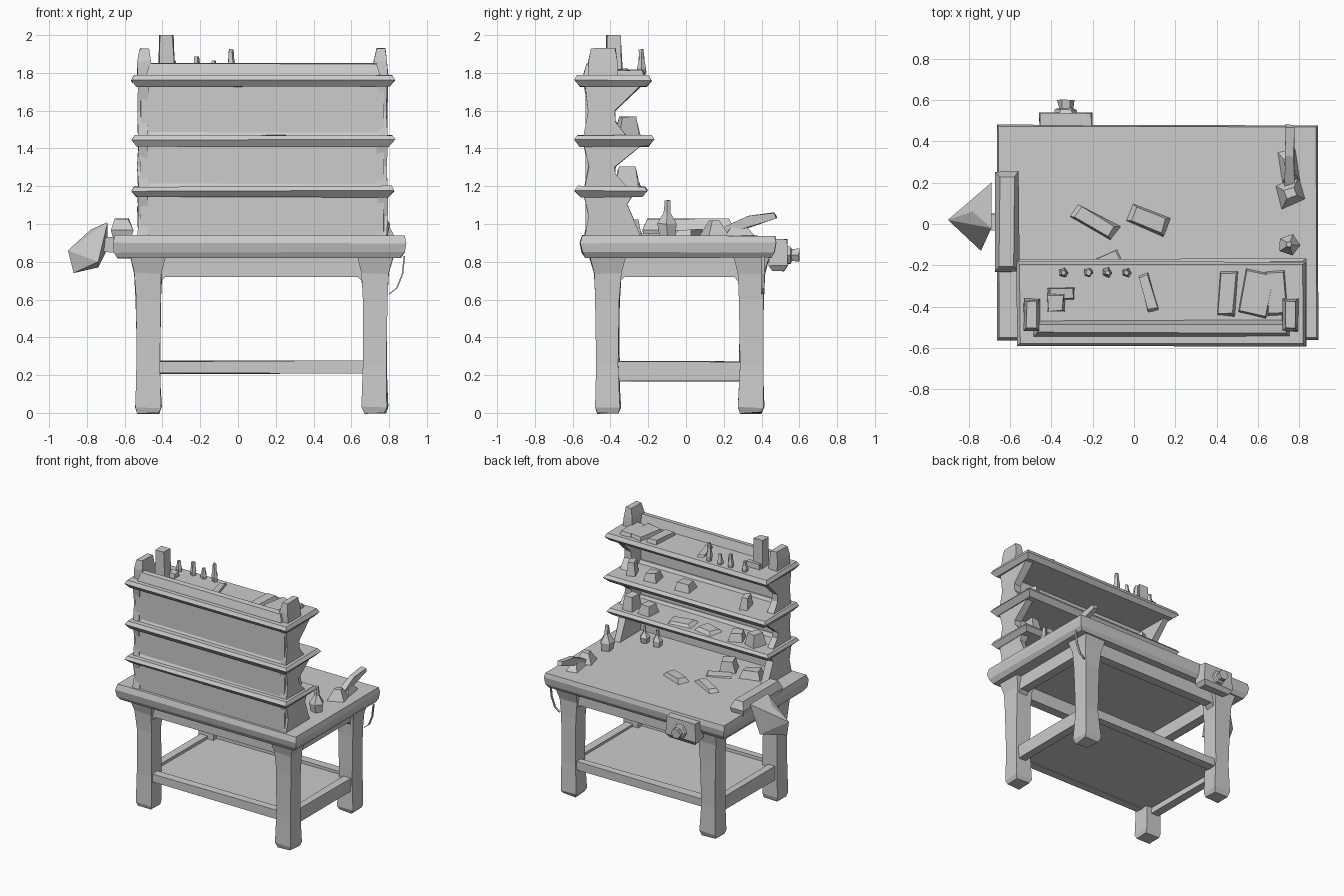
import bpy, bmesh, math, random
from mathutils import Vector, Matrix

if "Cube" in bpy.data.objects:
    bpy.data.objects.remove(bpy.data.objects["Cube"])

random.seed(4)


def finish(name, bm, jit=0.0):
    for v in bm.verts:
        v.co += Vector([random.uniform(-jit, jit) for _ in range(3)])
    bmesh.ops.recalc_face_normals(bm, faces=bm.faces)
    me = bpy.data.meshes.new(name)
    bm.to_mesh(me)
    bm.free()
    ob = bpy.data.objects.new(name, me)
    bpy.context.collection.objects.link(ob)
    return ob


def loft(name, rings, jit=0.0, matrix=None):
    """Skin a list of equal-length point rings and cap both ends."""
    bm = bmesh.new()
    vs = [[bm.verts.new(p) for p in r] for r in rings]
    n = len(rings[0])
    for a, b in zip(vs, vs[1:]):
        for i in range(n):
            bm.faces.new((a[i], a[(i + 1) % n], b[(i + 1) % n], b[i]))
    bm.faces.new(vs[0])
    bm.faces.new(vs[-1])
    if matrix:
        bm.transform(matrix)
    return finish(name, bm, jit)


def slab(name, x, y, levels, jit=0.004):
    """Rectangle x by y stacked over levels of (z, inset)."""
    return loft(name, [[(x[0] + i, y[0] + i, z), (x[1] - i, y[0] + i, z), (x[1] - i, y[1] - i, z), (x[0] + i, y[1] - i, z)]
                       for z, i in levels], jit)


def box(name, x, y, z0, z1, inset=0):
    return slab(name, x, y, ((z0, 0), (z1, inset)))


def extrude_x(name, pts, x0, x1, jit=0.005):
    """Extrude a (y, z) outline along x."""
    return loft(name, [[(x, y, z) for y, z in pts] for x in (x0, x1)], jit)


def item(name, x, y, z, sx, sy, sz, ang=0, taper=0.8):
    """Tapered block resting at z, turned by ang degrees."""
    corners = ((-1, -1), (1, -1), (1, 1), (-1, 1))
    rings = [[(a * sx * t / 2, b * sy * t / 2, h) for a, b in corners] for t, h in ((1, 0), (taper, sz))]
    return loft(name, rings, 0.006, Matrix.Translation((x, y, z)) @ Matrix.Rotation(math.radians(ang), 4, 'Z'))


def turned(name, loc, levels, n=5, tilt=0):
    """Faceted turned part from (height, radius) levels."""
    rings = [[(r * math.cos(math.tau * i / n), r * math.sin(math.tau * i / n), h) for i in range(n)] for h, r in levels]
    return loft(name, rings, 0.003, Matrix.Translation(loc) @ Matrix.Rotation(tilt, 4, 'X'))


def bottle(name, x, y, z, r, h, neck=0.35):
    return turned(name, (x, y, z), ((0, r * 0.8), (h * 0.35, r), (h * 0.65, r * neck), (h, r * neck * 0.8)))


# Table top with chamfered underside
slab("table_top", (-0.665, 0.89), (-0.56, 0.48), ((0.82, 0.03), (0.85, 0.01), (0.9, 0), (0.94, 0.01)))

# Legs and the rails beside them
X0, X1, Y0, Y1 = -0.475, 0.725, -0.415, 0.345
for side, x, ox in (("left", X0, -1), ("right", X1, 1)):
    for end, y in (("front", Y0), ("back", Y1)):
        slab(f"{end}_{side}_leg", (x - 0.07, x + 0.07), (y - 0.07, y + 0.07),
             ((0, 0.015), (0.03, 0.003), (0.25, 0.01), (0.6, 0.007), (0.74, 0), (0.83, -0.025)), 0.005)


# Arched apron rails
def apron(name, p0, p1, c, along_x):
    pts = [(p0, 0.83), (p1, 0.83), (p1, 0.68), (p1 - 0.035, 0.72), (p0 + 0.035, 0.72), (p0, 0.68)]
    loft(name, [[(u, w, z) if along_x else (w, u, z) for u, z in pts] for w in (c - 0.035, c + 0.035)])


for end, y in (("front", Y0 - 0.015), ("back", Y1 + 0.015)):
    apron(end + "_apron", X0 + 0.055, X1 - 0.055, y, True)
    box(end + "_lower_rail", (X0, X1), (y - 0.03, y + 0.03), 0.21, 0.275)
for side, x in (("left", X0 - 0.015), ("right", X1 + 0.015)):
    apron(side + "_apron", Y0 + 0.055, Y1 - 0.055, x, False)
    box(side + "_lower_rail", (x - 0.03, x + 0.03), (Y0, Y1), 0.17, 0.27)
box("lower_shelf", (X0, X1), (Y0, Y1), 0.215, 0.25)

# Hutch back panel
box("hutch_back", (-0.515, 0.775), (-0.53, -0.495), 0.92, 1.77)

# Hutch tiers: shelf with sloped lip, back rail, scalloped side panels below
bottom = 0.93
for i, (z, depth) in enumerate(((1.14, -0.205), (1.41, -0.17), (1.725, -0.18))):
    slab(f"hutch_shelf_{i + 1}", (-0.565, 0.83), (-0.59, depth), ((z, 0.03), (z + 0.035, 0), (z + 0.06, 0.015)))
    box(f"shelf_back_rail_{i + 1}", (-0.49, 0.76), (-0.55, -0.46), z + 0.04, z + (0.125 if i == 2 else 0.08), 0.025)
    h = z - bottom + 0.01
    front = (-0.235, -0.31, -0.28) if i == 0 else (-0.31, -0.375, -0.235)
    pts = [(-0.54, bottom), (front[0], bottom), (front[1], bottom + h * (0.75 if i == 0 else 0.3)),
           (front[1], bottom + h * (0.8 if i == 0 else 0.5)), (front[2], z + 0.01), (-0.54, z + 0.01), (-0.515, bottom + h / 2)]
    extrude_x(f"left_side_panel_{i + 1}", pts, -0.53, -0.475)
    extrude_x(f"right_side_panel_{i + 1}", pts, 0.735, 0.79)
    bottom = z + 0.05

# Corner posts on top
for side, x in (("left", -0.495), ("right", 0.755)):
    slab(side + "_top_post", (x - 0.04, x + 0.04), (-0.52, -0.36), ((1.77, 0), (1.86, 0.005), (1.93, 0.015)))

# Clamp on the back edge
slab("clamp_block", (-0.46, -0.2), (0.44, 0.54), ((0.75, 0.02), (0.78, 0), (0.92, 0.005)))
turned("clamp_knob", (-0.33, 0.52, 0.835), ((0, 0.06), (0.035, 0.05), (0.04, 0.035), (0.08, 0.04)), 6, -math.pi / 2)

# Bar, neck and draped pointed head on the left edge
slab("side_tool_bar", (-0.675, -0.555), (-0.23, 0.255), ((0.92, 0.015), (0.97, 0), (1.03, 0.025)))
box("side_tool_neck", (-0.72, -0.63), (-0.03, 0.05), 0.85, 0.93)
bm = bmesh.new()
for p in ((-0.69, 0.2, 1.01), (-0.69, -0.02, 1.01), (-0.78, 0.06, 0.97), (-0.9, 0.02, 0.86), (-0.87, 0, 0.74),
          (-0.74, -0.13, 0.8), (-0.74, 0.15, 0.77), (-0.69, 0.05, 0.87)):
    bm.verts.new(p)
bmesh.ops.convex_hull(bm, input=bm.verts)
finish("side_tool_head", bm)

# Slanted tool and flask at the right edge of the table
extrude_x("slanted_tool_handle", [(0.13, 0.94), (0.2, 0.94), (0.48, 1.03), (0.47, 1.06), (0.33, 1.04), (0.2, 0.98)], 0.73, 0.775)
item("slanted_tool_head", 0.755, 0.15, 0.935, 0.12, 0.12, 0.08, 20, 0.4)
item("tool_wedge", 0.75, 0.28, 0.935, 0.09, 0.16, 0.05, 8, 0.5)
bottle("table_flask", 0.75, -0.1, 0.935, 0.055, 0.19)

# Thin curved strap hanging at the back right corner
arc = [(0.8 + 0.085 * math.cos(a), 0.83 + 0.2 * math.sin(a)) for a in (0, -0.5, -1.0, -1.5)]
loft("hanging_strap", [[(x, 0.4, z), (x - 0.008, 0.4, z), (x - 0.008, 0.415, z), (x, 0.415, z)] for x, z in arc])

# Books and scraps on the table
item("table_book_1", -0.19, 0.01, 0.935, 0.23, 0.08, 0.035, -30)
item("table_book_2", 0.07, 0.02, 0.935, 0.2, 0.09, 0.035, -22)
item("table_scrap", -0.15, -0.2, 0.935, 0.2, 0.09, 0.015, 25)

# Goods along each surface: x, width, height
goods = {
    "table": (0.935, ((-0.35, 0.16, 0.06), (-0.15, 0.12, 0.09))),
    "low_shelf": (1.19, ((0.68, 0.08, 0.11), (0.54, 0.1, 0.08), (0.25, 0.2, 0.025), (0.02, 0.16, 0.03), (-0.22, 0.11, 0.07), (-0.38, 0.1, 0.1))),
    "mid_shelf": (1.46, ((0.68, 0.07, 0.11), (0.5, 0.11, 0.07), (0.22, 0.12, 0.065), (-0.3, 0.06, 0.1))),
}
for surface, (z, row) in goods.items():
    for i, (x, w, h) in enumerate(row):
        item(f"{surface}_block_{i + 1}", x, -0.31, z, w, 0.12, h, random.uniform(-15, 25), 0.7)

# Jar, stick and books on the top shelf
TOP = 1.775
item("top_jar", -0.38, -0.38, TOP, 0.085, 0.09, 0.225, 0, 0.88)
item("top_jar_foot", -0.35, -0.34, TOP, 0.13, 0.06, 0.05)
item("top_stick", 0.07, -0.33, TOP, 0.05, 0.2, 0.025, 15)
for i, (x, w, ang) in enumerate(((0.45, 0.09, -5), (0.59, 0.14, -12), (0.69, 0.1, 4))):
    item(f"top_book_{i + 1}", x, -0.335, TOP, w, 0.22, 0.04, ang, 0.88)

# Small bottles under the hutch and vials on the top shelf
for i, x in enumerate((0.6, 0.49)):
    bottle(f"table_bottle_{i + 1}", x, -0.35, 0.935, 0.04, 0.13)
for i, (x, h) in enumerate(((-0.34, 0.09), (-0.22, 0.11), (-0.13, 0.09), (-0.035, 0.15))):
    bottle(f"top_vial_{i + 1}", x, -0.235, TOP, 0.024, h, 0.7)
